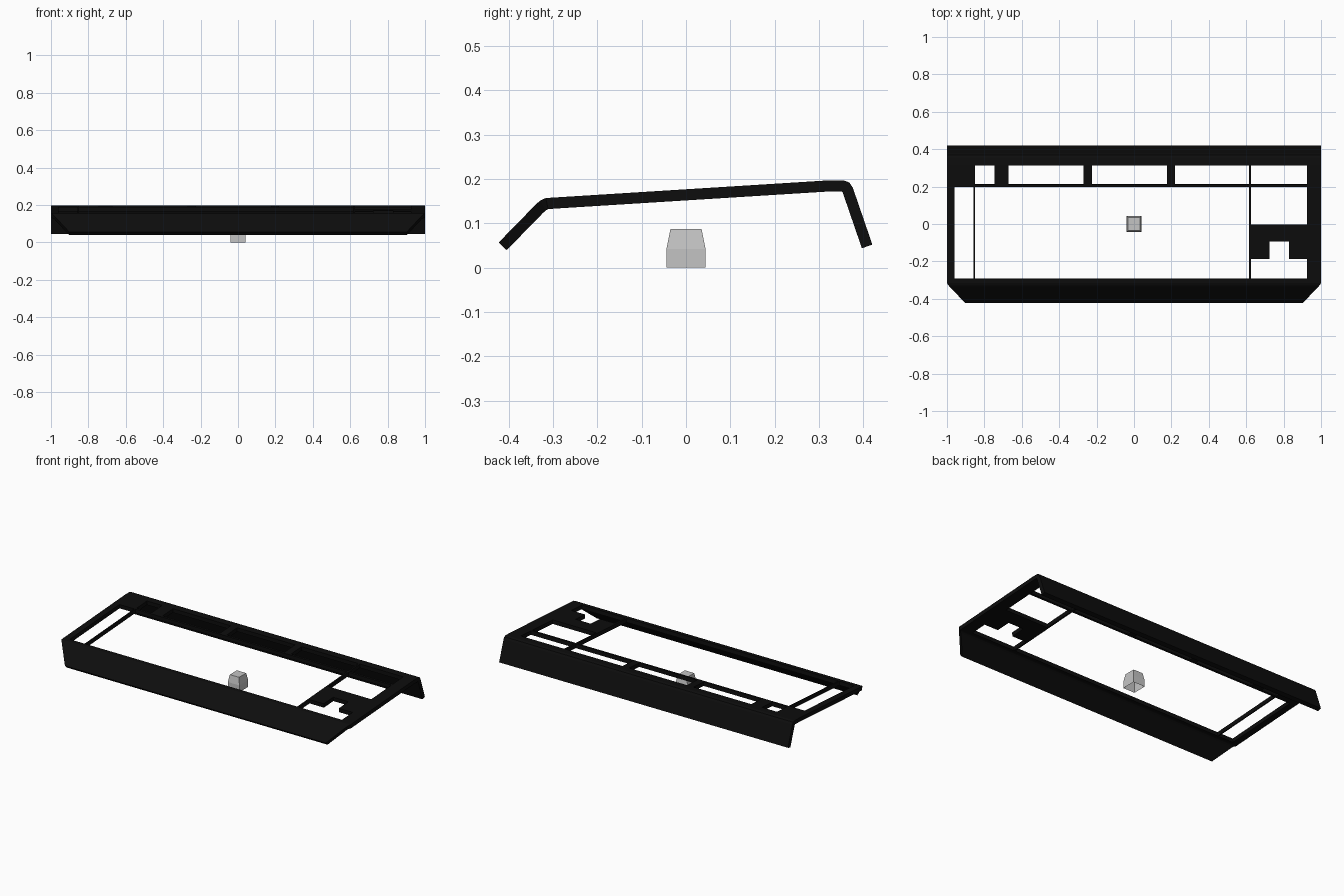
import bpy, bmesh

if "Cube" in bpy.data.objects:
    bpy.data.objects.remove(bpy.data.objects["Cube"])


def material(name, rgba):
    m = bpy.data.materials.new(name)
    m.diffuse_color = rgba
    m.use_nodes = True
    m.node_tree.nodes["Principled BSDF"].inputs["Base Color"].default_value = m.diffuse_color
    return m


def finish(name, bm, mat):
    mesh = bpy.data.meshes.new(name)
    bm.normal_update()
    bm.to_mesh(mesh)
    bm.free()
    mesh.materials.append(mat)
    ob = bpy.data.objects.new(name, mesh)
    bpy.context.collection.objects.link(ob)
    return ob


black = material("matte black", (0.004, 0.004, 0.004, 1))
clear = material("translucent grey", (0.55, 0.55, 0.55, 0.5))

# Case shell: side profile (y, z) swept over columns, with key openings left out
front = [(-0.422, 0.057), (-0.339, 0.142), (-0.329, 0.151), (-0.316, 0.157)]
flat = [(y, 0.157 + (y + 0.316) * 0.0625)
        for y in (-0.293, -0.187, -0.094, -0.003, 0.198, 0.211, 0.313)]
back = [(0.355, 0.197), (0.368, 0.192), (0.376, 0.180), (0.42, 0.052)]
profile = front + flat + back
columns = [-1, -0.96, -0.857, -0.85, -0.745, -0.67, -0.27, -0.225, 0.176,
           0.22, 0.615, 0.625, 0.725, 0.83, 0.925, 1]

# Openings as x0, x1, y0, y1
openings = [
    (-0.96, -0.857, -0.293, 0.198),    # left key column
    (-0.85, 0.615, -0.293, 0.198),     # main key field
    (-0.85, -0.745, 0.211, 0.313),     # back row groups
    (-0.67, -0.27, 0.211, 0.313),
    (-0.225, 0.176, 0.211, 0.313),
    (0.22, 0.615, 0.211, 0.313),
    (0.625, 0.925, 0.211, 0.313),
    (0.625, 0.925, -0.003, 0.198),     # navigation block
    (0.625, 0.925, -0.293, -0.187),    # arrow row
    (0.725, 0.83, -0.187, -0.094),     # upper arrow
]


def is_open(x, y):
    return any(a < x < b and c < y < d for a, b, c, d in openings)


def width(y):
    # front corners are cut off diagonally
    return 1 - max(0, -0.32 - y) * 0.95


bm = bmesh.new()
grid = [[bm.verts.new((x * width(y), y, z)) for x in columns] for y, z in profile]
for j in range(len(profile) - 1):
    for i in range(len(columns) - 1):
        cx = (columns[i] + columns[i + 1]) / 2
        cy = (profile[j][0] + profile[j + 1][0]) / 2
        if not is_open(cx, cy):
            bm.faces.new((grid[j][i], grid[j][i + 1],
                          grid[j + 1][i + 1], grid[j + 1][i]))
bmesh.ops.delete(bm, geom=[v for v in bm.verts if not v.link_faces], context='VERTS')
case = finish("keyboard_case", bm, black)
solid = case.modifiers.new("thickness", 'SOLIDIFY')
solid.thickness = 0.025
solid.offset = -1
solid.use_even_offset = True

# Single keycap: hollow, straight below and tapered above
bm = bmesh.new()
rings = []
for hx, hy, z in ((0.04, 0.044, 0), (0.04, 0.044, 0.042), (0.032, 0.035, 0.087)):
    rings.append([bm.verts.new((sx * hx, sy * hy, z))
                  for sx, sy in ((-1, -1), (1, -1), (1, 1), (-1, 1))])
for lo, hi in zip(rings, rings[1:]):
    for k in range(4):
        n = (k + 1) % 4
        bm.faces.new((lo[k], lo[n], hi[n], hi[k]))
bm.faces.new(rings[-1])
finish("keycap", bm, clear)
